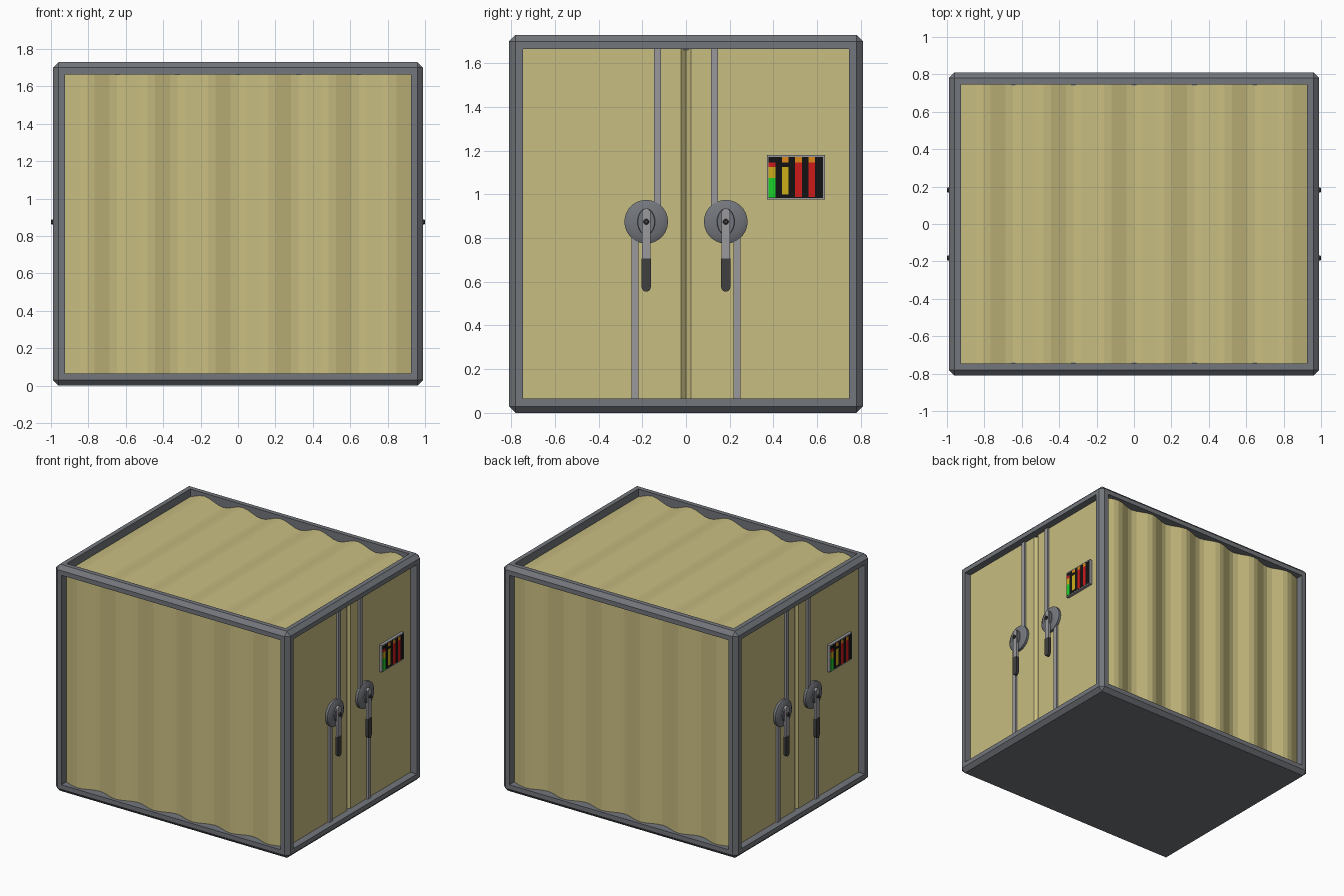
import bpy, bmesh
from math import pi, cos, sin, radians
from mathutils import Vector

if "Cube" in bpy.data.objects:
    bpy.data.objects.remove(bpy.data.objects["Cube"])

HX, HY, H = 0.99, 0.81, 1.73      # outer half sizes and height
BAR, CH = 0.065, 0.03             # frame bar width and chamfer
DOOR = 0.935                      # x of the door surface


def mat(name, rgb):
    m = bpy.data.materials.new(name)
    m.diffuse_color = (*rgb, 1)
    m.use_nodes = True
    m.node_tree.nodes["Principled BSDF"].inputs["Base Color"].default_value = m.diffuse_color
    return m


TAN = mat("tan", (0.58, 0.51, 0.22))
STEEL = mat("steel", (0.17, 0.18, 0.20))
LIGHT = mat("light_steel", (0.32, 0.32, 0.34))
DARK = mat("dark_grip", (0.05, 0.05, 0.05))
BLACK = mat("black", (0.006, 0.006, 0.006))
RED = mat("red", (0.62, 0.01, 0.01))
ORANGE = mat("orange", (0.72, 0.25, 0.01))
YELLOW = mat("yellow", (0.62, 0.42, 0.01))
GREEN = mat("green", (0.01, 0.65, 0.02))


def finish(name, bm, m, smooth=False):
    me = bpy.data.meshes.new(name)
    bm.to_mesh(me)
    bm.free()
    me.materials.append(m)
    ob = bpy.data.objects.new(name, me)
    bpy.context.collection.objects.link(ob)
    if smooth:
        bpy.ops.object.select_all(action='DESELECT')
        ob.select_set(True)
        bpy.context.view_layer.objects.active = ob
        bpy.ops.object.shade_smooth_by_angle(angle=radians(30))
    return ob


def sheet(name, a, b, m):
    """Strip of quads between two matching point rows."""
    bm = bmesh.new()
    va, vb = [bm.verts.new(p) for p in a], [bm.verts.new(p) for p in b]
    for i in range(len(a) - 1):
        bm.faces.new((va[i], va[i + 1], vb[i + 1], vb[i]))
    return finish(name, bm, m)


def loft(name, s, rings, m, smooth=False):
    """Capped solid through rings (x, [(y, z)...]); s = -1 turns it to the other end."""
    bm = bmesh.new()
    rs = [[bm.verts.new((s * x, s * y, z)) for y, z in pts] for x, pts in rings]
    n = len(rs[0])
    for r0, r1 in zip(rs, rs[1:]):
        for i in range(n):
            j = (i + 1) % n
            bm.faces.new((r0[i], r0[j], r1[j], r1[i]))
    bm.faces.new(rs[0][::-1])
    bm.faces.new(rs[-1])
    bmesh.ops.recalc_face_normals(bm, faces=bm.faces)
    return finish(name, bm, m, smooth)


def rect(y0, y1, z0, z1):
    return [(y0, z0), (y1, z0), (y1, z1), (y0, z1)]


def oval(y, z, ry, rz, n=28):
    return [(y + ry * cos(2 * pi * i / n), z + rz * sin(2 * pi * i / n)) for i in range(n)]


def bar_round(y, z0, z1, r, low=True, high=True, n=8):
    """Upright bar outline with rounded lower and/or upper end."""
    top = [(y + r * cos(pi * i / n), z1 - r + r * sin(pi * i / n)) for i in range(n + 1)]
    bot = [(y - r * cos(pi * i / n), z0 + r - r * sin(pi * i / n)) for i in range(n + 1)]
    return ((top if high else [(y + r, z1), (y - r, z1)])
            + (bot if low else [(y - r, z0), (y + r, z0)]))


# Frame: chamfered box with five recessed openings, closed base
bm = bmesh.new()
bmesh.ops.create_cube(bm, size=1)
for v in bm.verts:
    v.co = Vector((v.co.x * 2 * HX, v.co.y * 2 * HY, (v.co.z + 0.5) * H))
bmesh.ops.bevel(bm, geom=list(bm.edges), offset=CH, segments=1, affect='EDGES')
bm.normal_update()
big = [f for f in bm.faces if f.calc_area() > 1 and f.normal.z > -0.5]
bmesh.ops.inset_individual(bm, faces=big, thickness=BAR - CH, use_even_offset=True)
for f in big:
    n = f.normal.copy()
    r = bmesh.ops.extrude_discrete_faces(bm, faces=[f])['faces'][0]
    bmesh.ops.translate(bm, verts=r.verts, vec=-n * 0.07)
    bm.faces.remove(r)
finish("frame", bm, STEEL)

# Corrugated walls and roof
P, AMP, DEPTH = 0.323, 0.022, 0.045
xe = HX - BAR
xs = [-xe] + [i * P / 8 for i in range(-22, 23)] + [xe]
wave = [(x, -DEPTH - AMP * cos(2 * pi * x / P)) for x in xs]
z0, z1, ye = BAR, H - BAR, HY - BAR
for s, name in ((1, "front_wall"), (-1, "back_wall")):
    sheet(name, [(s * x, -s * (HY + h), z0) for x, h in wave],
          [(s * x, -s * (HY + h), z1) for x, h in wave], TAN)
sheet("roof", [(x, -ye, H + h) for x, h in wave], [(x, ye, H + h) for x, h in wave], TAN)

# Screen bars: y0, y1, z0, z1, colour
C = [0.378 + i * 0.0305 for i in range(8)]
BARS = [(0, 0.985, 1.075, GREEN), (0, 1.075, 1.125, YELLOW), (0, 1.125, 1.147, RED),
        (2, 1.0, 1.125, YELLOW), (2, 1.145, 1.17, ORANGE),
        (4, 0.987, 1.145, RED), (4, 1.145, 1.17, ORANGE),
        (6, 0.987, 1.145, RED), (6, 1.145, 1.17, ORANGE)]

# Door ends, identical on both sides by a half turn
for s, end in ((1, "right"), (-1, "left")):
    # Double door with V groove seam
    prof = [(-ye, DOOR), (-0.022, DOOR), (0, DOOR - 0.022), (0.022, DOOR), (ye, DOOR)]
    sheet(end + "_doors", [(s * x, s * y, z0) for y, x in prof],
          [(s * x, s * y, z1) for y, x in prof], TAN)

    for k, side in ((-1, "a"), (1, "b")):
        tag = f"{end}_{side}_"
        y, z = k * 0.182, 0.875
        # Locking rods
        for part, yc, lo, hi in (("upper_rod", y - k * 0.051, z, z1),
                                 ("lower_rod", y + k * 0.051, z0, z)):
            loft(tag + part, s, [(DOOR - 0.005, rect(yc - 0.016, yc + 0.016, lo, hi)),
                                 (DOOR + 0.015, rect(yc - 0.016, yc + 0.016, lo, hi))], LIGHT)
        # Lock disc with oval boss
        loft(tag + "lock_disc", s, [(DOOR - 0.005, oval(y, z, 0.1, 0.1)),
                                    (DOOR + 0.018, oval(y, z, 0.1, 0.1)),
                                    (DOOR + 0.032, oval(y, z, 0.075, 0.075))], STEEL, True)
        loft(tag + "boss", s, [(DOOR + 0.025, oval(y, z, 0.042, 0.062)),
                               (DOOR + 0.04, oval(y, z, 0.038, 0.058))], STEEL, True)
        # Handle, grip and pivot pin
        loft(tag + "handle", s, [(0.968, bar_round(y, 0.70, 0.936, 0.02, low=False)),
                                 (0.986, bar_round(y, 0.70, 0.936, 0.02, low=False))], LIGHT, True)
        loft(tag + "grip", s, [(0.965, bar_round(y, 0.555, 0.706, 0.021, high=False)),
                               (0.988, bar_round(y, 0.555, 0.706, 0.021, high=False))], DARK, True)
        loft(tag + "pivot", s, [(0.97, oval(y, z, 0.013, 0.013, 12)),
                                (0.996, oval(y, z, 0.013, 0.013, 12)),
                                (1.0, oval(y, z, 0.008, 0.008, 12))], DARK, True)

    # Status screen: bezel, dark face, coloured bars
    loft(end + "_bezel", s, [(DOOR - 0.005, rect(0.37, 0.636, 0.976, 1.18)),
                             (DOOR + 0.022, rect(0.37, 0.636, 0.976, 1.18))], LIGHT)
    loft(end + "_screen", s, [(DOOR + 0.01, rect(0.378, 0.628, 0.984, 1.172)),
                              (DOOR + 0.023, rect(0.378, 0.628, 0.984, 1.172))], BLACK)
    for i, (c, lo, hi, m) in enumerate(BARS):
        loft(f"{end}_screen_bar_{i}", s, [(DOOR + 0.015, rect(C[c], C[c + 1], lo, hi)),
                                          (DOOR + 0.0245, rect(C[c], C[c + 1], lo, hi))], m)
